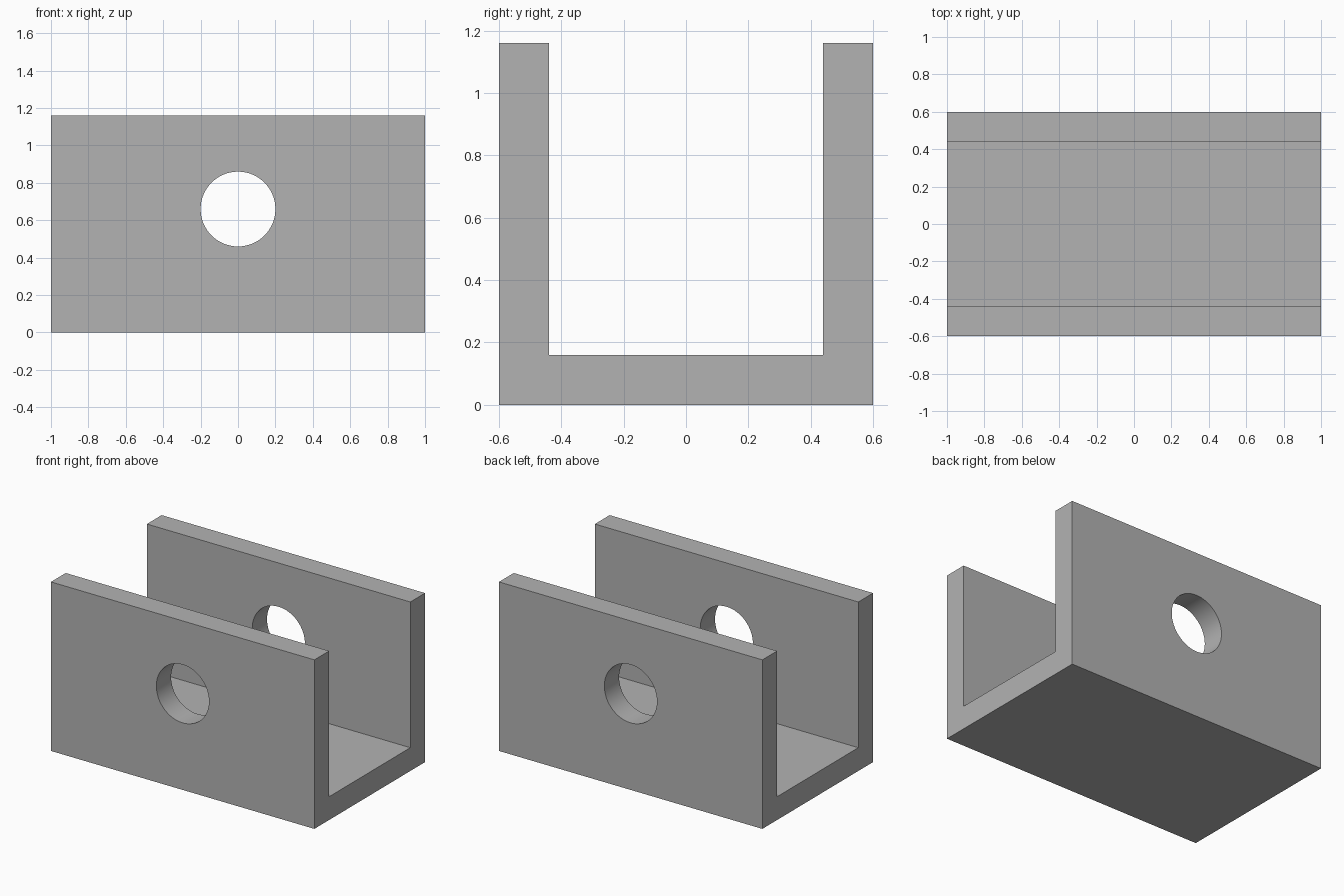
import bpy, bmesh, math

if "Cube" in bpy.data.objects:
    bpy.data.objects.remove(bpy.data.objects["Cube"])

LENGTH, DEPTH, HEIGHT, WALL = 2.0, 1.2, 1.16, 0.16
HOLE_RADIUS, HOLE_Z = 0.2, 0.66

grey = bpy.data.materials.new("plain grey")
grey.diffuse_color = (0.45, 0.45, 0.45, 1)
grey.use_nodes = True
grey.node_tree.nodes["Principled BSDF"].inputs["Base Color"].default_value = grey.diffuse_color

# U-shaped channel: profile in the yz plane, extruded along x
outer, inner = DEPTH / 2, DEPTH / 2 - WALL
profile = [(-outer, 0), (outer, 0), (outer, HEIGHT), (inner, HEIGHT),
           (inner, WALL), (-inner, WALL), (-inner, HEIGHT), (-outer, HEIGHT)]
bm = bmesh.new()
end = bm.faces.new([bm.verts.new((-LENGTH / 2, y, z)) for y, z in profile])
swept = bmesh.ops.extrude_face_region(bm, geom=[end])["geom"]
bmesh.ops.translate(bm, vec=(LENGTH, 0, 0),
                    verts=[v for v in swept if isinstance(v, bmesh.types.BMVert)])
bmesh.ops.recalc_face_normals(bm, faces=bm.faces)
mesh = bpy.data.meshes.new("channel_bracket")
bm.to_mesh(mesh)
bm.free()
bracket = bpy.data.objects.new("channel_bracket", mesh)
bpy.context.collection.objects.link(bracket)
mesh.materials.append(grey)

# Round cross hole through both side walls
bpy.ops.mesh.primitive_cylinder_add(vertices=64, radius=HOLE_RADIUS, depth=DEPTH + 0.4,
                                    location=(0, 0, HOLE_Z), rotation=(math.pi / 2, 0, 0))
cutter = bpy.context.object
cutter.name = "hole_cutter"
cutter.hide_render = True
cutter.data.materials.append(grey)

cut = bracket.modifiers.new("cross_hole", 'BOOLEAN')
cut.operation = 'DIFFERENCE'
cut.solver = 'EXACT'
cut.object = cutter

# Apply the cut, drop the helper and smooth only the bores
bpy.ops.object.select_all(action='DESELECT')
bracket.select_set(True)
bpy.context.view_layer.objects.active = bracket
bpy.ops.object.modifier_apply(modifier=cut.name)
bpy.data.objects.remove(cutter)
bpy.ops.object.shade_smooth_by_angle(angle=math.radians(30))
